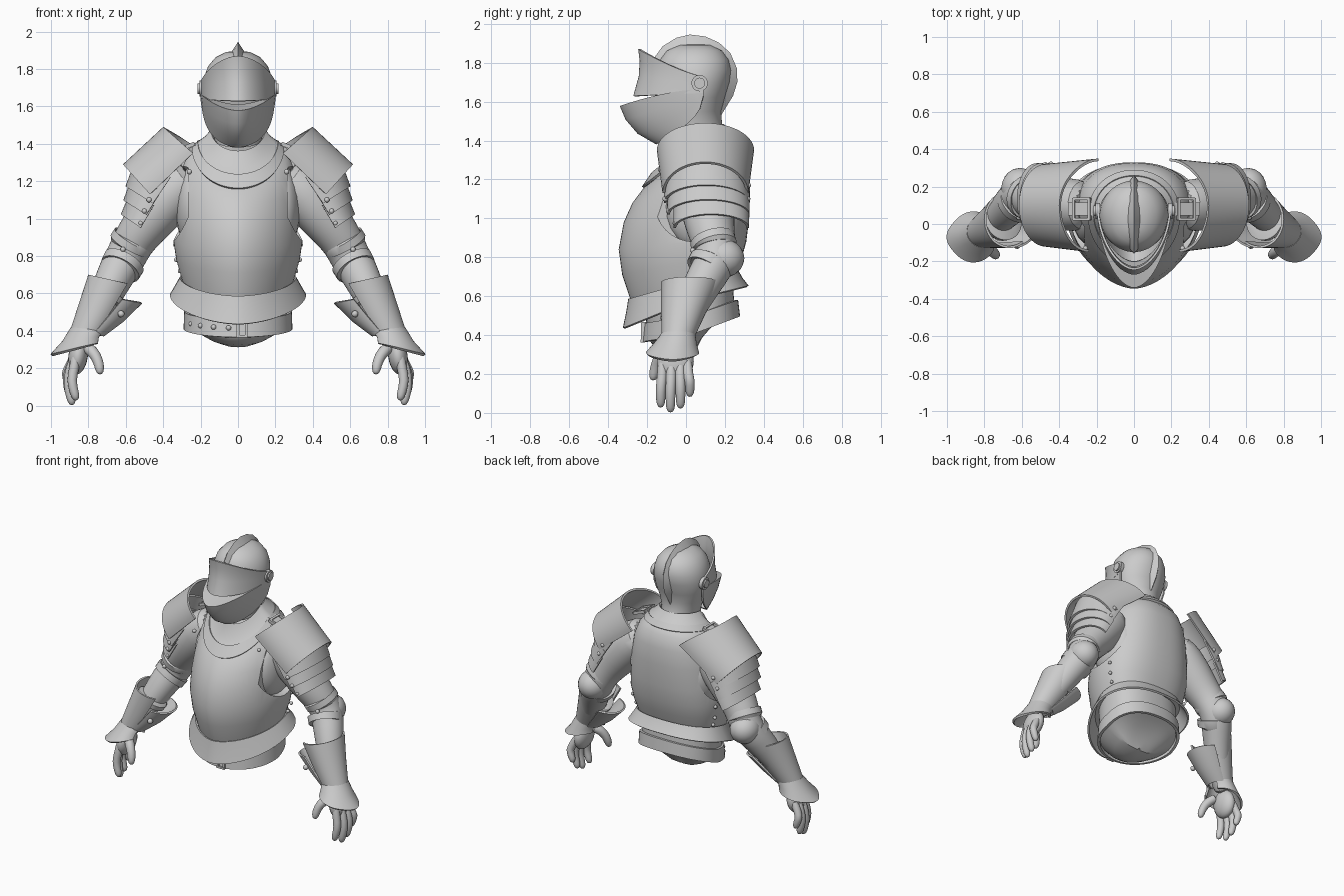
import bpy, bmesh
from math import sin, cos, pi, radians
from mathutils import Vector, Matrix, Euler


def finish(name, bm, thick=0, mirror=False, sub=0):
    bmesh.ops.recalc_face_normals(bm, faces=bm.faces)
    me = bpy.data.meshes.new(name)
    bm.to_mesh(me)
    bm.free()
    ob = bpy.data.objects.new(name, me)
    bpy.context.collection.objects.link(ob)
    if sub:
        ob.modifiers.new("sub", 'SUBSURF').levels = sub
    if thick:
        m = ob.modifiers.new("thick", 'SOLIDIFY')
        m.thickness, m.offset = thick, 0
    if mirror:
        ob.modifiers.new("mirror", 'MIRROR').use_mirror_merge = False
    return ob


def skin(name, rows, closed=True, caps=False, **kw):
    """Surface through a list of equally long point rows."""
    bm = bmesh.new()
    vs = [[bm.verts.new(p) for p in r] for r in rows]
    n = len(rows[0])
    for a, b in zip(vs, vs[1:]):
        for i in range(n if closed else n - 1):
            j = (i + 1) % n
            bm.faces.new((a[i], a[j], b[j], b[i]))
    if caps:
        bm.faces.new(vs[0])
        bm.faces.new(vs[-1])
    return finish(name, bm, **kw)


def ring(hx, yf, yb, zf, zs, zb, yc=.05, pf=1.75, pb=2.4, n=56):
    """Body section: half width, front/back y, and z at front, side and back."""
    pts = []
    for i in range(n):
        c, s = cos(2 * pi * i / n), sin(2 * pi * i / n)
        p, ye, ze = (pf, yf, zf) if c > 0 else (pb, yb, zb)
        w, x = abs(c) ** (2 / p), hx * abs(s) ** (2 / p)
        pts.append((x if s > 0 else -x, yc + (ye - yc) * w, zs + (ze - zs) * w))
    return pts


def face_row(yf, zf, zp, q=1.0, pinch=0, hx=.194, yp=.09, p=1.8, n=32):
    """Half section running from one visor pivot round the front to the other."""
    pts = []
    for i in range(n + 1):
        a = -pi / 2 + pi * i / n
        w, x = abs(cos(a)) ** (2 / p), hx * abs(sin(a)) ** (2 / p)
        z = zp + (zf - zp) * w ** q
        x *= 1 - pinch * (zp - z)
        pts.append((x if a > 0 else -x, yp + (yf - yp) * w, z))
    return pts


def circ(c, rx, ry, tilt=0, a0=0, a1=360, n=32, point=0):
    m = n if a1 - a0 == 360 else n + 1
    pts = []
    for i in range(m):
        a = radians(a0 + (a1 - a0) * i / n)
        k = 1 + point * max(0, cos(a)) ** 6
        pts.append((c[0] + rx * k * cos(a), c[1] + ry * sin(a), c[2] + tilt * k * cos(a)))
    return pts


def tube(name, path, n=14, **kw):
    """Round twist-free tube through (x, y, z, radius) stations."""
    P = [Vector(p[:3]) for p in path]
    rows, q, old = [], None, None
    for i, p in enumerate(path):
        t = (P[min(i + 1, len(P) - 1)] - P[max(i - 1, 0)]).normalized()
        q = old.rotation_difference(t) @ q if q else t.to_track_quat('Z', 'Y')
        old = t
        rows.append([P[i] + q @ Vector((p[3] * cos(2 * pi * k / n), p[3] * sin(2 * pi * k / n), 0))
                     for k in range(n)])
    return skin(name, rows, caps=True, **kw)


def parts(name, kind, items, mirror=False):
    """Several balls, boxes or rods as (location, half sizes, degrees)."""
    bm = bmesh.new()
    for loc, size, rot in items:
        M = Matrix.LocRotScale(Vector(loc), Euler([radians(r) for r in rot]), Vector(size))
        if kind == 'ball':
            bmesh.ops.create_uvsphere(bm, u_segments=20, v_segments=12, radius=1, matrix=M)
        elif kind == 'box':
            bmesh.ops.create_cube(bm, size=2, matrix=M)
        else:
            bmesh.ops.create_cone(bm, cap_ends=True, segments=32, radius1=1, radius2=1, depth=2, matrix=M)
    return finish(name, bm, mirror=mirror)


def rivets(name, locs, r=.014, mirror=True):
    return parts(name, 'ball', [(l, (r, r, r), (0, 0, 0)) for l in locs], mirror)


# Cuirass: solid keeled torso with flat armholes cut in its sides
torso = skin("cuirass", [ring(*r) for r in (
    (.15, -.08, .20, 1.34, 1.42, 1.43), (.22, -.11, .26, 1.27, 1.39, 1.405),
    (.27, -.15, .30, 1.22, 1.34, 1.36), (.305, -.215, .325, 1.16, 1.25, 1.27),
    (.325, -.275, .33, 1.08, 1.14, 1.15), (.34, -.32, .325, .98, 1.0, 1.0),
    (.345, -.346, .31, .84, .88, .88), (.33, -.328, .285, .71, .78, .79),
    (.30, -.285, .26, .58, .675, .72))], caps=True)
hole = parts("armhole_cutter", 'rod', [((.41, .04, 1.08), (.2, .2, .145), (0, 90, 0)),
                                       ((-.41, .04, 1.08), (.2, .2, .145), (0, 90, 0))])
hole.hide_render = True
m = torso.modifiers.new("armholes", 'BOOLEAN')
m.operation, m.object, m.solver = 'DIFFERENCE', hole, 'EXACT'
parts("padded_side", 'ball', [((.24, .07, 1.06), (.095, .18, .22), (0, 0, 0))], True)

# Flared skirt, belt and padded lower body
skin("waist_skirt", [ring(.305, -.29, .265, .585, .68, .725), ring(.33, -.30, .285, .52, .635, .69),
                     ring(.358, -.318, .316, .435, .585, .65)], thick=.014)
skin("belt", [ring(.278, -.205, .258, .46, .505, .58, pf=2), ring(.281, -.215, .268, .365, .41, .495, pf=2)],
     thick=.02)
skin("lower_body", [ring(*r, pf=2.1) for r in (
    (.27, -.22, .24, .62, .68, .70), (.268, -.195, .25, .38, .43, .52), (.22, -.17, .21, .35, .405, .50),
    (.155, -.13, .15, .325, .365, .46), (.08, -.07, .09, .312, .335, .40), (.01, .02, .06, .325, .33, .34))],
     caps=True)
rivets("belt_studs", [(x, .05 - .273 * (1 - (x / .28) ** 2) ** .5,
                       .455 - .04 * (1 - (x / .28) ** 2) ** .5) for x in (-.25, -.2, -.13, -.05)], .014, False)
parts("belt_buckle", 'box', [((.0, -.22, .415), (.007, .012, .05), (0, 0, 0)),
                             ((.045, -.22, .415), (.007, .012, .05), (0, 0, 0)),
                             ((.022, -.216, .46), (.03, .012, .007), (0, 0, 0)),
                             ((.022, -.222, .37), (.03, .012, .007), (0, 0, 0))])

# Neck collar with a raised lower border
skin("collar", [ring(*r, pf=2, pb=2.1) for r in (
    (.14, -.09, .19, 1.36, 1.47, 1.48), (.17, -.12, .215, 1.28, 1.435, 1.45),
    (.21, -.16, .25, 1.23, 1.405, 1.425), (.24, -.215, .28, 1.165, 1.375, 1.395))], thick=.014)
skin("collar_border", [ring(*r, pf=2, pb=2.1) for r in (
    (.212, -.17, .255, 1.235, 1.41, 1.43), (.243, -.222, .285, 1.16, 1.375, 1.395))], thick=.012)

# Helmet skull with comb
skin("helmet_skull", [ring(*r, pf=2, pb=2) for r in (
    (.125, -.07, .20, 1.38, 1.42, 1.43), (.13, -.08, .185, 1.46, 1.48, 1.49), (.15, -.10, .18, 1.55, 1.55, 1.55),
    (.176, -.125, .20, 1.62, 1.62, 1.62), (.188, -.145, .225, 1.70, 1.70, 1.70),
    (.18, -.15, .232, 1.76, 1.76, 1.76), (.16, -.135, .22, 1.815, 1.815, 1.815),
    (.12, -.10, .185, 1.862, 1.862, 1.862), (.065, -.04, .13, 1.89, 1.89, 1.89),
    (.01, .03, .07, 1.897, 1.897, 1.897))], caps=True)
arc = [(-.16, 1.83), (-.12, 1.885), (-.05, 1.928), (.02, 1.945), (.1, 1.935), (.17, 1.903),
       (.228, 1.85), (.262, 1.77), (.264, 1.7), (.242, 1.63), (.205, 1.57), (.175, 1.52)]
base = [(y + (.04 - y) * .22, z + (1.7 - z) * .22) for y, z in arc]
skin("helmet_comb", [[(-.035, *p) for p in base], [(0, *p) for p in arc], [(.035, *p) for p in base]],
     closed=False)

# Pointed visor above the sight slit, and the beaked chin guard below it
skin("visor", [face_row(-.24, 1.87, 1.73, 1.35), face_row(-.232, 1.81, 1.72, 1.2),
               face_row(-.237, 1.73, 1.69), face_row(-.265, 1.628, 1.645)], closed=False, thick=.012)
skin("chin_guard", [face_row(-.20, 1.605, 1.66, 1.7), face_row(-.335, 1.575, 1.66, 1.7),
                    face_row(-.305, 1.51, 1.655, .85, .6), face_row(-.245, 1.44, 1.645, .6, .75),
                    face_row(-.15, 1.385, 1.63, .5, .75)], closed=False, thick=.012)
parts("visor_pivot", 'rod', [((.195, .07, 1.695), (.042, .042, .012), (0, 90, 0)),
                             ((.205, .07, 1.695), (.028, .028, .012), (0, 90, 0))], True)


# Shoulder plates: arches between an upper and a lower edge
def arch(name, top, low, yc, hw, back=0, taper=1.0):
    rows = []
    for k in range(5):
        f = k / 4
        bx, bz, tx, tz = (a + (b - a) * f for a, b in zip(top, low))
        h, row = hw * (1 + (taper - 1) * f), []
        for i in range(29):
            t = pi * i / 28
            s, c = sin(t), -cos(t)
            row.append((bx + (tx - bx) * s - back * (1 - f) * max(0, c) ** 2, yc + h * c, bz + (tz - bz) * s))
        rows.append(row)
    skin(name, rows, closed=False, thick=.014, mirror=True)


arch("shoulder_plate", (.24, 1.35, .395, 1.485), (.47, 1.13, .61, 1.285), .1, .243, .05, .88)
arch("shoulder_lame_1", (.36, 1.22, .54, 1.32), (.455, 1.08, .595, 1.17), .105, .212)
arch("shoulder_lame_2", (.42, 1.13, .565, 1.21), (.49, 1.02, .607, 1.095), .115, .205)
arch("shoulder_lame_3", (.45, 1.07, .575, 1.13), (.52, .95, .62, 1.02), .13, .188)
rivets("shoulder_rivets", [(.445, -.11, 1.17), (.475, -.107, 1.10), (.50, -.09, 1.04), (.52, -.055, .975),
                           (.445, .32, 1.17), (.475, .317, 1.10), (.50, .31, 1.04), (.26, -.13, 1.25)])

# Shoulder straps with buckles
parts("shoulder_strap", 'box', [((.28, .08, 1.375), (.075, .035, .008), (0, 22, 0))], True)
parts("shoulder_buckle", 'box', [((.28 + dx, .08 + dy, 1.382 - dx * .4), (sx, sy, .01), (0, 22, 0))
                                 for dx, dy, sx, sy in ((-.042, 0, .007, .058), (.042, 0, .007, .058),
                                                        (0, -.055, .046, .007), (0, .055, .046, .007))], True)
rivets("side_rivets", [(.335, .14, .86), (.33, .14, .78), (.31, .13, .72)], .012)

# Sleeves and elbow guards
tube("sleeve", [(.24, .1, 1.22, .12), (.31, .1, 1.18, .145), (.42, .11, 1.06, .145), (.505, .125, .95, .125),
                (.565, .145, .87, .113), (.60, .165, .79, .11), (.65, .11, .71, .105), (.71, .04, .58, .088),
                (.79, -.025, .43, .067), (.83, -.05, .33, .05)], n=18, mirror=True, sub=1)
parts("elbow_cap", 'ball', [((.61, .19, .795), (.1, .11, .1), (0, 25, 0))], True)
tube("elbow_band_upper", [(.555, .135, .895, .106), (.557, .136, .89, .117), (.578, .146, .855, .118),
                          (.58, .147, .85, .106)], n=28, mirror=True)
tube("elbow_band_lower", [(.605, .13, .775, .1), (.608, .128, .77, .115), (.63, .105, .73, .112),
                          (.633, .10, .725, .1)], n=28, mirror=True)
rivets("elbow_rivets", [(.615, .035, .835)], .014)

# Gauntlets: outer cuff, inner cuff plate, strap and flared hand guard
skin("gauntlet_cuff", [circ((.667, .025, .67), .128, .148, .028, -125, 125),
                       circ((.735, -.01, .53), .108, .112, .02, -125, 125),
                       circ((.805, -.04, .395), .085, .08, .01, -125, 125)], closed=False, thick=.012, mirror=True)
skin("gauntlet_inner_plate", [circ((.655, .0, .575), .138, .125, .025, 105, 255),
                              circ((.725, -.02, .48), .105, .10, .03, 105, 255),
                              circ((.795, -.04, .385), .075, .075, .01, 105, 255)],
     closed=False, thick=.012, mirror=True)
tube("gauntlet_strap", [(.695, .02, .60, .10), (.697, .019, .596, .108), (.712, .011, .567, .104),
                        (.714, .010, .563, .095)], n=28, mirror=True)
rivets("gauntlet_knob", [(.625, -.115, .49)], .018)
skin("hand_guard", [circ((.803, -.04, .405), .084, .08, .01, -150, 150),
                    circ((.835, -.055, .355), .098, .102, -.015, -150, 150),
                    circ((.858, -.07, .305), .118, .130, -.03, -150, 150, point=.18)],
     closed=False, thick=.016, mirror=True)

# Hands
parts("palm", 'ball', [((.855, -.055, .265), (.052, .095, .10), (0, -8, 0))], True)
for name, y0, y1, dz, dx in (("index_finger", -.12, -.13, .025, -.02), ("middle_finger", -.075, -.08, 0, 0),
                             ("ring_finger", -.03, -.028, .02, .005), ("little_finger", .008, .02, .08, .01)):
    tube(name, [(.865, y0, .28, .026), (.895 + dx, y0, .20, .028), (.912 + dx, y1, .12 + dz * .6, .027),
                (.895 + dx, y1, .045 + dz, .025), (.888 + dx, y1, .02 + dz, .022), (.885 + dx, y1, .002 + dz, .01)],
         n=12, mirror=True, sub=1)
tube("thumb", [(.82, -.09, .32, .034), (.775, -.135, .29, .033), (.747, -.155, .24, .029), (.738, -.168, .19, .026),
               (.738, -.172, .166, .012)], n=12, mirror=True, sub=1)

# Bake modifiers, drop the cutter and shade smooth with crisp edges
bpy.ops.object.select_all(action='SELECT')
bpy.context.view_layer.objects.active = torso
bpy.ops.object.convert(target='MESH')
bpy.data.objects.remove(hole)
bpy.ops.object.shade_smooth_by_angle(angle=radians(35))
